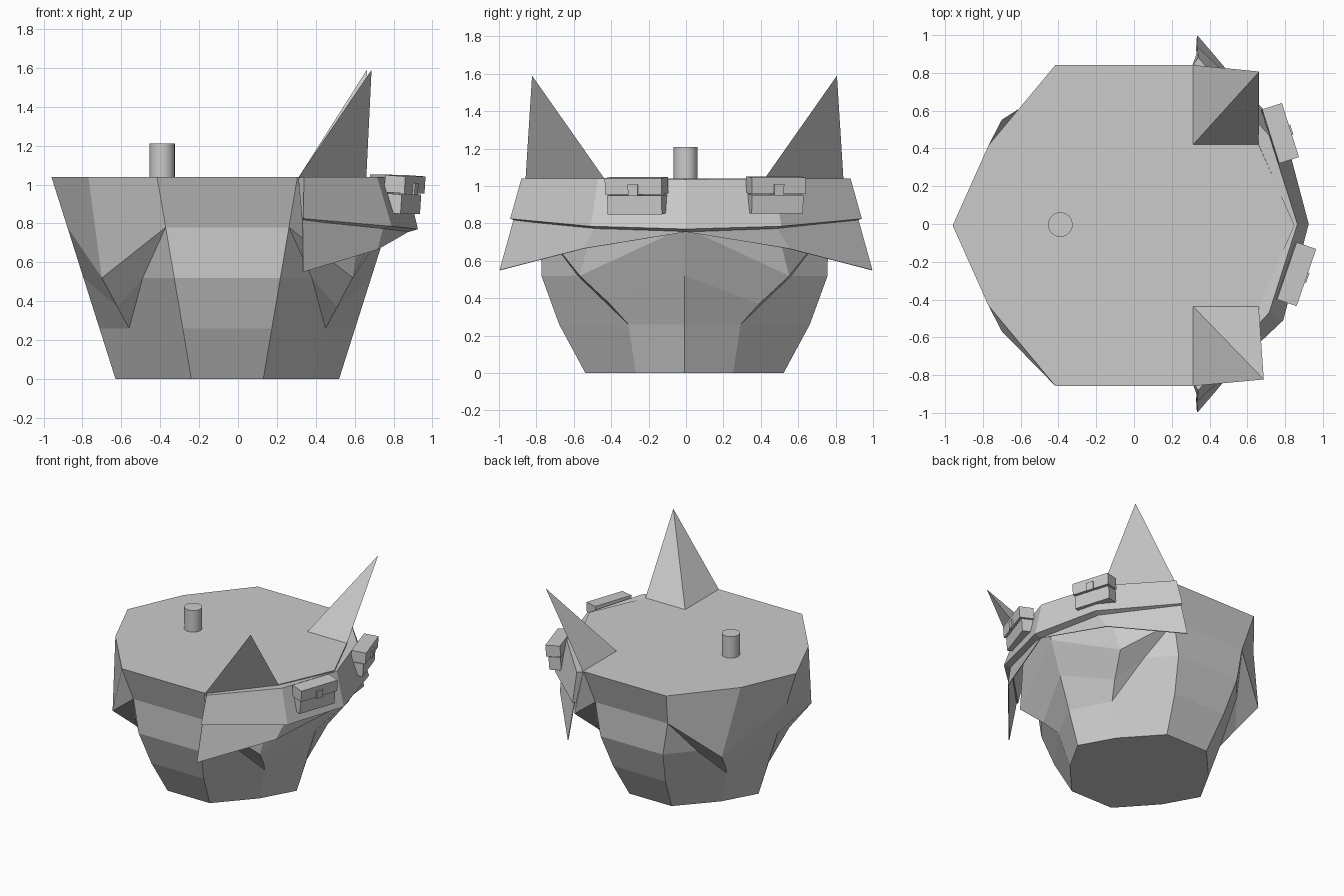
import bpy, bmesh
from math import radians
from mathutils import Matrix, Vector

if "Cube" in bpy.data.objects:
    bpy.data.objects.remove(bpy.data.objects["Cube"])


def finish(name, bm):
    bmesh.ops.remove_doubles(bm, verts=bm.verts[:], dist=0.0005)
    bmesh.ops.recalc_face_normals(bm, faces=bm.faces[:])
    me = bpy.data.meshes.new(name)
    bm.to_mesh(me)
    bm.free()
    ob = bpy.data.objects.new(name, me)
    bpy.context.collection.objects.link(ob)
    return ob


def loft(name, columns, close_u=False, close_v=False, caps=False):
    """Skin a grid of point columns; optionally cap the first and last columns."""
    bm = bmesh.new()
    g = [[bm.verts.new(p) for p in c] for c in columns]
    n, m = len(g), len(g[0])
    for i in range(n if close_u else n - 1):
        for j in range(m if close_v else m - 1):
            a, b = g[i], g[(i + 1) % n]
            k = (j + 1) % m
            bm.faces.new((a[j], b[j], b[k], a[k]))
    if close_u:                       # floor and lid of a closed loop
        floor, lid = [c[0] for c in g], [c[-1] for c in g]
        for ring in (floor, lid):
            seen, loop = set(), []
            for v in ring:
                key = tuple(round(x, 4) for x in v.co)
                if key not in seen:
                    seen.add(key)
                    loop.append(v)
            bm.faces.new(loop)
    if caps:
        bm.faces.new(g[0])
        bm.faces.new(g[-1])
    return finish(name, bm)


def mirror_cols(cols):
    """Columns from the tip of one side to the centre, then mirrored in y."""
    return cols + [[(x, -y, z) for x, y, z in c] for c in cols[-2::-1]]


# Pot body: one quarter as columns from floor to rim, tuft points pulled down
CX, CY = -0.055, -0.008
H = (0, 0.26, 0.52, 0.78, 1.04)
A = [(0.575 + 0.0825 * i, 0, z) for i, z in enumerate(H)]
B = [(0.43, 0.26, 0), (0.505, 0.30, 0.26), (0.565, 0.40, 0.37),
     (0.645, 0.56, 0.52), (0.715, 0.425, 1.04)]
C = [(0.185 + 0.044 * i, y, z)
     for i, (y, z) in enumerate(zip((0.53, 0.67, 0.765, 0.768, 0.85), H))]
D = [B[0], B[1], (0.435, 0.57, 0.52), C[3], C[4]]
quarter = [A, B, D, C]


def flip(col, sx, sy):
    return [(CX + sx * x, CY + sy * y, z) for x, y, z in col]


loop = [flip(c, 1, 1) for c in quarter]
loop += [flip(c, -1, 1) for c in quarter[::-1]]
loop += [flip(c, -1, -1) for c in quarter[1:]]
loop += [flip(c, 1, -1) for c in quarter[:0:-1]]
loft("pot_body", loop, close_u=True)

# Peg on the lid
bpy.ops.mesh.primitive_cylinder_add(vertices=24, radius=0.065, depth=0.19,
                                    location=(-0.39, -0.003, 1.115))
bpy.context.object.name = "peg"
bpy.ops.object.shade_smooth_by_angle()

# Ears: three-sided spikes standing on the rim
for s, label in ((1, "left"), (-1, "right")):
    bm = bmesh.new()
    base = [bm.verts.new((x, s * y + CY, 1.035))
            for x, y in ((0.31, 0.425), (0.66, 0.425), (0.31, 0.85))]
    tip = bm.verts.new((0.675 - 0.012 * s, s * 0.815 + CY, 1.59))
    bm.faces.new(base)
    for i in range(3):
        bm.faces.new((base[i], base[(i + 1) % 3], tip))
    finish("ear_" + label, bm)

# Flared head band: cross-sections outer top, outer bottom, inner bottom, inner top
band = [
    [(0.34, 0.88, 1.04), (0.335, 0.94, 0.825), (0.33, 0.90, 0.81), (0.31, 0.84, 1.035)],
    [(0.715, 0.47, 1.04), (0.79, 0.51, 0.785), (0.74, 0.48, 0.77), (0.66, 0.42, 1.035)],
    [(0.865, 0, 1.035), (0.925, 0, 0.77), (0.875, 0, 0.755), (0.845, 0, 1.03)],
]
loft("head_band", mirror_cols(band), close_v=True, caps=True)

# Cloth fin hanging under the band
fin = [
    [(0.33, 0.92, 0.82), (0.335, 0.995, 0.55)],
    [(0.745, 0.485, 0.78), (0.715, 0.55, 0.665)],
    [(0.88, 0, 0.77), (0.87, 0, 0.755)],
]
ob = loft("band_fin", mirror_cols(fin))
mod = ob.modifiers.new("thickness", "SOLIDIFY")
mod.thickness = 0.006
mod.offset = 0


# Pouches on the band: lower box, lid and clasp
def pouch(name, center, yaw, width):
    M = (Matrix.Translation(center) @ Matrix.Rotation(radians(yaw), 4, 'Z')
         @ Matrix.Rotation(radians(4), 4, 'Y'))
    parts = (((0, 0, -0.05), (0.09, width * 0.96, 0.10)),
             ((0.005, 0, 0.05), (0.11, width, 0.088)),
             ((0.03, 0, 0.03), (0.08, 0.055, 0.06)))
    bm = bmesh.new()
    for pos, size in parts:
        bmesh.ops.create_cube(bm, size=1, matrix=M @ Matrix.Translation(pos)
                              @ Matrix.Diagonal(Vector(size)).to_4x4())
    finish(name, bm)


pouch("pouch_right", (0.85, -0.262, 0.952), -19, 0.32)
pouch("pouch_left", (0.765, 0.477, 0.955), 17.5, 0.30)
